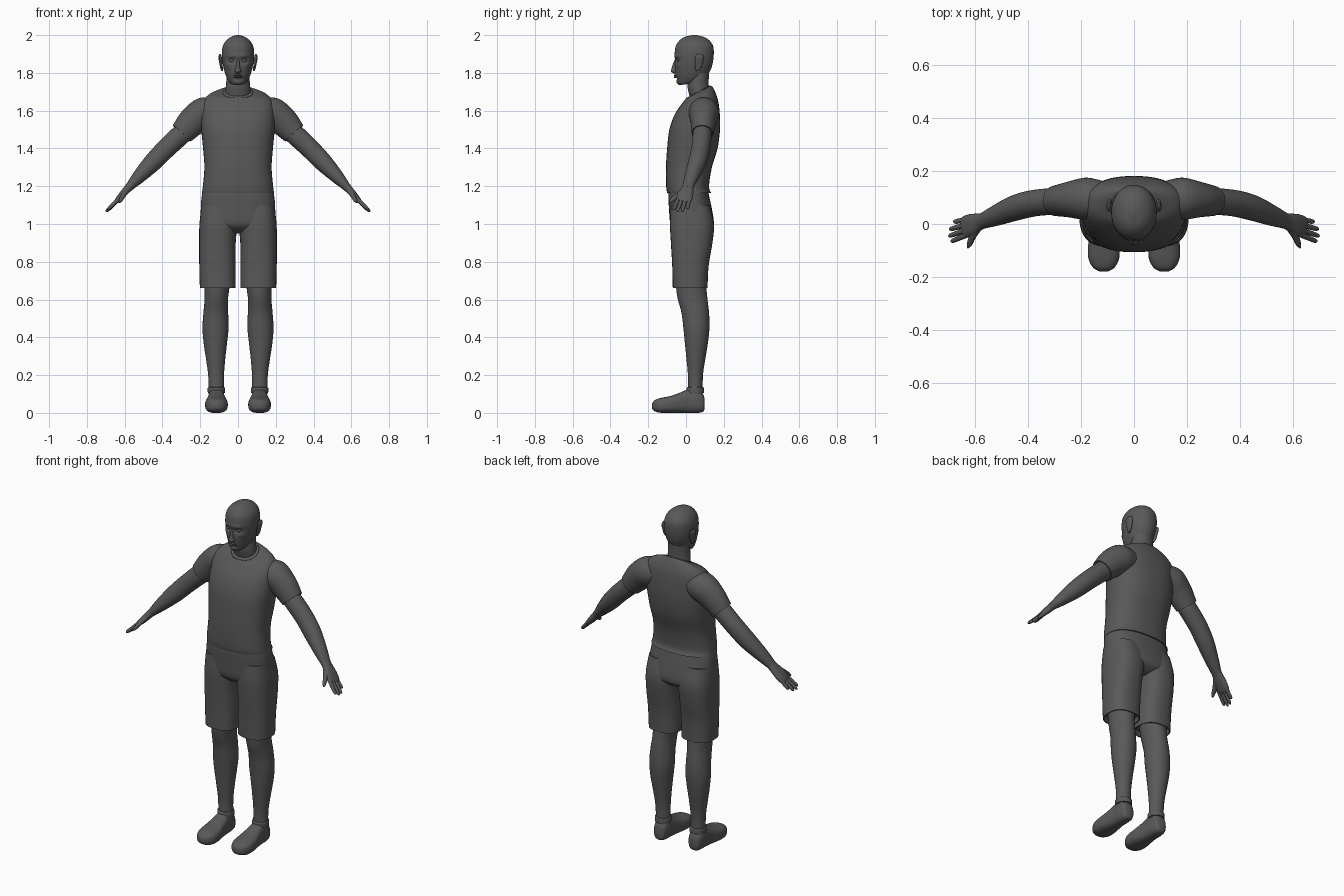
import bpy, bmesh, math
from mathutils import Vector as V

grey = bpy.data.materials.new("dark_grey")
grey.diffuse_color = (0.1, 0.1, 0.1, 1)


def spline(rows, steps):
    """Smooth rows of equal-length tuples with a Catmull-Rom curve."""
    out = []
    for i in range(len(rows) - 1):
        a, b, c, d = (rows[max(0, min(len(rows) - 1, i + k))] for k in (-1, 0, 1, 2))
        for s in range(steps):
            t = s / steps
            out.append([0.5 * (2 * q + (r - p) * t + (2 * p - 5 * q + 4 * r - w) * t * t
                               + (3 * q - p - 3 * r + w) * t ** 3)
                        for p, q, r, w in zip(a, b, c, d)])
    return out + [list(rows[-1])]


def loft(name, rows, power=2.0, segs=32, steps=5, mirror=False, recess=0, shape=None):
    """Skin superellipse rings; each row is centre, half-axis u, half-axis v."""
    bm = bmesh.new()
    rings = []
    for r in spline(rows, steps):
        c, u, v = V(r[0:3]), V(r[3:6]), V(r[6:9])
        ring = []
        for k in range(segs):
            a = math.tau * k / segs
            cu, sv = math.cos(a), math.sin(a)
            p = (c + u * math.copysign(abs(cu) ** (2 / power), cu)
                 + v * math.copysign(abs(sv) ** (2 / power), sv))
            ring.append(bm.verts.new(shape(p) if shape else p))
        rings.append(ring)
    for a, b in zip(rings, rings[1:]):
        for k in range(segs):
            n = (k + 1) % segs
            bm.faces.new((a[k], a[n], b[n], b[k]))
    bm.faces.new(rings[0])
    end = bm.faces.new(rings[-1])
    bmesh.ops.recalc_face_normals(bm, faces=bm.faces)
    if recess:  # hollow hem around the last ring
        bmesh.ops.inset_individual(bm, faces=[end], thickness=0.006, depth=0)
        bmesh.ops.inset_individual(bm, faces=[end], thickness=0.002, depth=-recess)
    me = bpy.data.meshes.new(name)
    bm.to_mesh(me)
    bm.free()
    me.materials.append(grey)
    ob = bpy.data.objects.new(name, me)
    bpy.context.collection.objects.link(ob)
    bpy.ops.object.select_all(action='DESELECT')
    ob.select_set(True)
    bpy.context.view_layer.objects.active = ob
    bpy.ops.object.shade_smooth_by_angle(angle=math.radians(45))
    if mirror:
        ob.modifiers.new("mirror", 'MIRROR')
    return ob


def level(z, x0, x1, y0, y1, tilt=0):
    """Horizontal ring from its extents; tilt raises the back."""
    return ((x0 + x1) / 2, (y0 + y1) / 2, z, (x1 - x0) / 2, 0, 0, 0, (y1 - y0) / 2, tilt)


def mid(z, hx, y0, y1, tilt=0):
    return level(z, -hx, hx, y0, y1, tilt)


def limb(points):
    """Rings square to a path; each point is x, y, z, half width, half thickness."""
    rows = []
    for i, p in enumerate(points):
        t = (V(points[min(i + 1, len(points) - 1)][:3]) - V(points[max(i - 1, 0)][:3])).normalized()
        side = (V((0, 1, 0)) - t * t.y).normalized()
        rows.append((*p[:3], *(side * p[3]), *(t.cross(side) * p[4])))
    return rows


# Shirt body, lowest ring last so the hem is hollow
loft("shirt", [mid(1.69, .074, .02, .122, .028), mid(1.70, .088, .004, .135, .032),
               mid(1.685, .15, .0, .152, .02), mid(1.645, .188, -.022, .17, .008),
               mid(1.58, .194, -.06, .179), mid(1.5, .194, -.088, .18),
               mid(1.4, .185, -.1, .167), mid(1.3, .178, -.106, .137),
               mid(1.2, .186, -.105, .122), mid(1.165, .191, -.1, .133)],
     power=2.4, segs=48, recess=.015)
loft("collar", [mid(1.683, .079, .008, .13, .03), mid(1.697, .08, .006, .131, .033),
                mid(1.704, .073, .014, .126, .03)], segs=40)

# Sleeves
loft("sleeve", limb([(.1, .085, 1.6, .07, .07), (.18, .095, 1.588, .08, .083),
                     (.24, .092, 1.543, .068, .078), (.297, .087, 1.48, .057, .064)]),
     mirror=True, recess=.015)

# Shorts: hips and two legs
loft("shorts_hips", [mid(1.2, .178, -.09, .115), mid(1.16, .19, -.094, .12),
                     mid(1.08, .197, -.09, .137), mid(1.0, .19, -.082, .147),
                     mid(.965, .12, -.05, .12), mid(.95, .05, -.02, .08)], power=2.5, segs=48)
loft("shorts_leg", [level(1.1, .01, .193, -.08, .125), level(1.0, .004, .204, -.085, .148),
                    level(.9, .012, .206, -.08, .14), level(.78, .012, .205, -.073, .12),
                    level(.66, .012, .202, -.07, .114)], power=2.5, mirror=True, recess=.03)

# Bare legs
loft("leg", [level(.75, .04, .18, -.055, .1), level(.66, .046, .177, -.052, .108),
             level(.6, .053, .177, -.043, .114), level(.53, .052, .183, -.024, .122),
             level(.45, .05, .188, -.014, .124), level(.37, .058, .182, -.006, .116),
             level(.29, .067, .17, .002, .103), level(.2, .074, .158, .01, .09),
             level(.1, .073, .155, .01, .088)], mirror=True)

# Shoes, skinned from heel to toe
shoe = [(.099, .018, .02, .07), (.09, .034, .006, .1), (.06, .042, 0, .124), (.015, .044, 0, .126),
        (-.03, .05, 0, .108), (-.08, .059, 0, .09), (-.13, .058, 0, .08), (-.165, .04, .008, .068),
        (-.18, .014, .022, .05)]
loft("shoe", [(.114, y, (a + b) / 2, hx, 0, 0, 0, 0, (b - a) / 2) for y, hx, a, b in shoe],
     power=2.7, mirror=True)
loft("shoe_cuff", [level(.105, .068, .16, .002, .096), level(.132, .069, .16, .004, .095),
                   level(.136, .076, .152, .012, .088)], mirror=True)

# Arms and hands
loft("arm", limb([(.24, .09, 1.53, .048, .05), (.3, .086, 1.475, .05, .054),
                  (.38, .078, 1.4, .05, .052), (.45, .06, 1.328, .048, .049),
                  (.52, .032, 1.255, .039, .037), (.565, .014, 1.207, .031, .025),
                  (.585, .008, 1.186, .03, .021)]), mirror=True)
loft("palm", limb([(.565, .014, 1.207, .027, .022), (.59, .006, 1.18, .034, .02),
                   (.615, -.004, 1.152, .042, .018), (.638, -.011, 1.126, .04, .014),
                   (.648, -.014, 1.116, .03, .008)]), power=2.4, segs=24, mirror=True)
fingers = {"index": (-.04, .69, -.066, 1.076), "middle": (-.021, .699, -.046, 1.066),
           "ring": (-.002, .696, -.02, 1.066), "little": (.017, .68, .008, 1.081)}
for n, (y, tx, ty, tz) in fingers.items():
    base, tip = V((.628, y, 1.135)), V((tx, ty, tz))
    loft(n + "_finger", limb([(*base.lerp(tip, t), r, r) for t, r in
                              ((0, .011), (.5, .01), (.88, .0085), (1, .003))]),
         segs=12, steps=3, mirror=True)
loft("thumb", limb([(.588, -.012, 1.178, .016, .016), (.608, -.045, 1.15, .014, .013),
                    (.62, -.074, 1.127, .011, .01), (.627, -.089, 1.114, .004, .004)]),
     segs=14, mirror=True)


# Head with eye sockets, cheekbones, lips and chin pressed into the face
def face(p):
    if p.y < .02:
        def bump(x, z, rx, rz):
            return math.exp(-((abs(p.x) - x) / rx) ** 2 - ((p.z - z) / rz) ** 2)
        p.y += (.012 * bump(.033, 1.866, .017, .012) - .006 * bump(.03, 1.89, .025, .008)
                - .005 * bump(.05, 1.84, .015, .015) - .006 * bump(0, 1.784, .02, .007)
                + .004 * bump(0, 1.768, .025, .006) - .004 * bump(0, 1.752, .018, .008))
    return p


loft("head", [mid(1.74, .025, -.03, .04, .004), mid(1.748, .042, -.044, .07, .006),
              mid(1.78, .062, -.053, .108), mid(1.82, .075, -.058, .132),
              mid(1.86, .083, -.058, .143), mid(1.9, .086, -.06, .147),
              mid(1.94, .081, -.055, .144), mid(1.97, .064, -.036, .126),
              mid(1.99, .038, -.008, .096), mid(2.0, .008, .035, .055)],
     segs=64, steps=6, power=2.1, shape=face)
loft("neck", [mid(1.8, .06, .02, .122), mid(1.74, .063, .008, .12),
              mid(1.7, .067, .013, .126), mid(1.64, .072, .03, .14)])
loft("nose", [mid(1.875, .008, -.058, -.03), mid(1.85, .009, -.068, -.03),
              mid(1.822, .013, -.077, -.03), mid(1.808, .018, -.08, -.03),
              mid(1.798, .012, -.068, -.03)], segs=20)
for n, z in (("upper_lip", 1.788), ("lower_lip", 1.778)):
    loft(n, [(x, -.058 + 5 * x * x, z, 0, .007 * s, 0, 0, 0, .005 * s)
             for x, s in ((-.026, .2), (-.014, .8), (0, 1), (.014, .8), (.026, .2))], segs=12)

# Eyes and ears
loft("eye", [(.033, -.035, 1.866 + .012 * math.sin(a), .014 * math.cos(a), 0, 0, 0, .014 * math.cos(a), 0)
             for a in (-1.5, -.8, 0, .8, 1.5)], segs=16, mirror=True)
loft("ear", [(.084, .06, 1.81, .004, 0, 0, 0, .006, 0), (.087, .064, 1.825, .007, .002, 0, 0, .015, 0),
             (.091, .069, 1.855, .008, .004, 0, -.004, .021, 0),
             (.095, .072, 1.885, .008, .004, 0, -.004, .023, 0),
             (.094, .072, 1.9, .004, 0, 0, 0, .012, 0)], segs=20, mirror=True)
